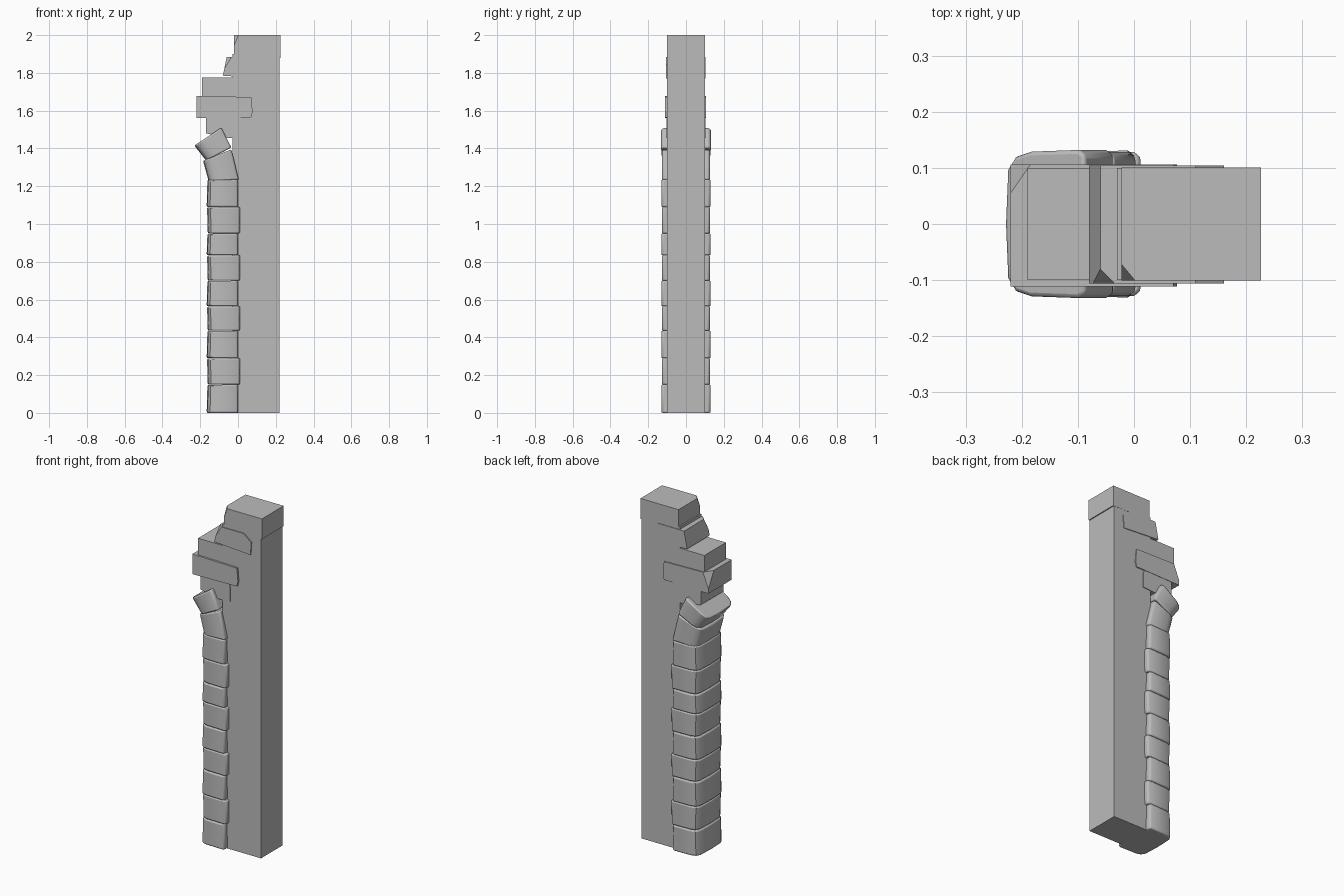
import bpy, bmesh
from mathutils import Vector

cube = bpy.data.objects.get("Cube")
if cube:
    bpy.data.objects.remove(cube)

grey = bpy.data.materials.new("stone grey")
grey.use_nodes = True
grey.diffuse_color = (0.5, 0.5, 0.5, 1)
grey.node_tree.nodes["Principled BSDF"].inputs["Base Color"].default_value = (0.5, 0.5, 0.5, 1)


def finish(name, bm):
    bmesh.ops.recalc_face_normals(bm, faces=bm.faces[:])
    mesh = bpy.data.meshes.new(name)
    bm.to_mesh(mesh)
    bm.free()
    mesh.materials.append(grey)
    obj = bpy.data.objects.new(name, mesh)
    bpy.context.collection.objects.link(obj)
    return obj


def loft(bm, ring_a, ring_b):
    """Closed solid between two matching rings of points."""
    a = [bm.verts.new(p) for p in ring_a]
    b = [bm.verts.new(p) for p in ring_b]
    bm.faces.new(a)
    bm.faces.new(b)
    for i in range(len(a)):
        j = (i + 1) % len(a)
        bm.faces.new((a[i], a[j], b[j], b[i]))


def block(name, profile, front, back, chips=()):
    """Block from an x-z outline, with corners chipped off by planes."""
    bm = bmesh.new()
    loft(bm, [(x, front, z) for x, z in profile], [(x, back, z) for x, z in profile])
    for point, normal in chips:
        res = bmesh.ops.bisect_plane(bm, geom=bm.verts[:] + bm.edges[:] + bm.faces[:],
                                     plane_co=point, plane_no=normal, clear_outer=True)
        edges = [e for e in res["geom_cut"] if isinstance(e, bmesh.types.BMEdge)]
        bmesh.ops.holes_fill(bm, edges=edges)
    return finish(name, bm)


def rect(x0, x1, z0, z1):
    return [(x0, z0), (x1, z0), (x1, z1), (x0, z1)]


# Wall slab and the stepped blocks at its broken edge
block("wall_slab", rect(-0.03, 0.22, 0, 1.9), -0.1, 0.1)
block("cap_block", rect(-0.022, 0.226, 1.88, 2), -0.101, 0.101,
      [((-0.022, -0.072, 2), (-1.2, -1, 0.5))])
block("upper_block", [(-0.08, 1.785), (0.155, 1.77), (0.16, 1.845), (0.11, 1.885),
                      (-0.06, 1.885)], -0.106, 0.104,
      [((-0.06, -0.08, 1.885), (-1, -1, 0.6))])
block("middle_block", rect(-0.19, 0, 1.66, 1.775), -0.1, 0.1)
block("wide_block", [(-0.22, 1.56), (0.07, 1.565), (0.077, 1.595), (0.07, 1.672),
                     (-0.22, 1.678)], -0.111, 0.106,
      [((-0.22, 0.055, 1.678), (-1, 0.7, 0.4))])
block("lower_block", [(-0.17, 1.48), (-0.05, 1.455), (0.022, 1.46), (0.022, 1.55),
                      (0, 1.58), (-0.17, 1.58)], -0.104, 0.104)


def wrap_ring(left, right, half):
    """Rounded ring round the wall edge; ends are (x, z) pairs."""
    (lx, lz), (rx, rz) = left, right
    side = [(rx, half - 0.008), (rx - 0.012, half), (lx + 0.045, half - 0.003),
            (lx + 0.018, half - 0.012), (lx + 0.004, half - 0.035)]
    outline = side + [(lx, 0)] + [(x, -y) for x, y in reversed(side)]
    return [Vector((x, y, lz + (rz - lz) * (x - lx) / (rx - lx))) for x, y in outline]


def stone(name, bottom, top, half):
    bm = bmesh.new()
    loft(bm, wrap_ring(*bottom, half), wrap_ring(*top, half))
    obj = finish(name, bm)
    bevel = obj.modifiers.new("worn_edges", "BEVEL")
    bevel.width = 0.007
    bevel.segments = 2
    bevel.limit_method = "ANGLE"
    bevel.angle_limit = 0.9
    bpy.ops.object.select_all(action="DESELECT")
    obj.select_set(True)
    bpy.context.view_layer.objects.active = obj
    bpy.ops.object.shade_smooth_by_angle(angle=0.7)


# Upright stones stacked round the wall edge
levels = [0, 0.15, 0.29, 0.435, 0.565, 0.70, 0.835, 0.95, 1.09, 1.235]
for i, (z0, z1) in enumerate(zip(levels, levels[1:])):
    wide = i % 2
    left = -0.166 + 0.006 * wide
    right = 0.001 + 0.009 * wide
    tilt = 0.004 * (1 - 2 * wide)
    stone(f"edge_stone_{i + 1}", ((left, z0), (right, z0)),
          ((left + tilt, z1 - 0.002), (right - tilt / 2, z1)), 0.131 - 0.003 * wide)

# Leaning stones at the top
stone("leaning_stone", ((-0.155, 1.225), (0.004, 1.235)),
      ((-0.185, 1.335), (-0.035, 1.395)), 0.128)
stone("top_stone", ((-0.168, 1.335), (-0.035, 1.405)),
      ((-0.231, 1.415), (-0.088, 1.51)), 0.132)
